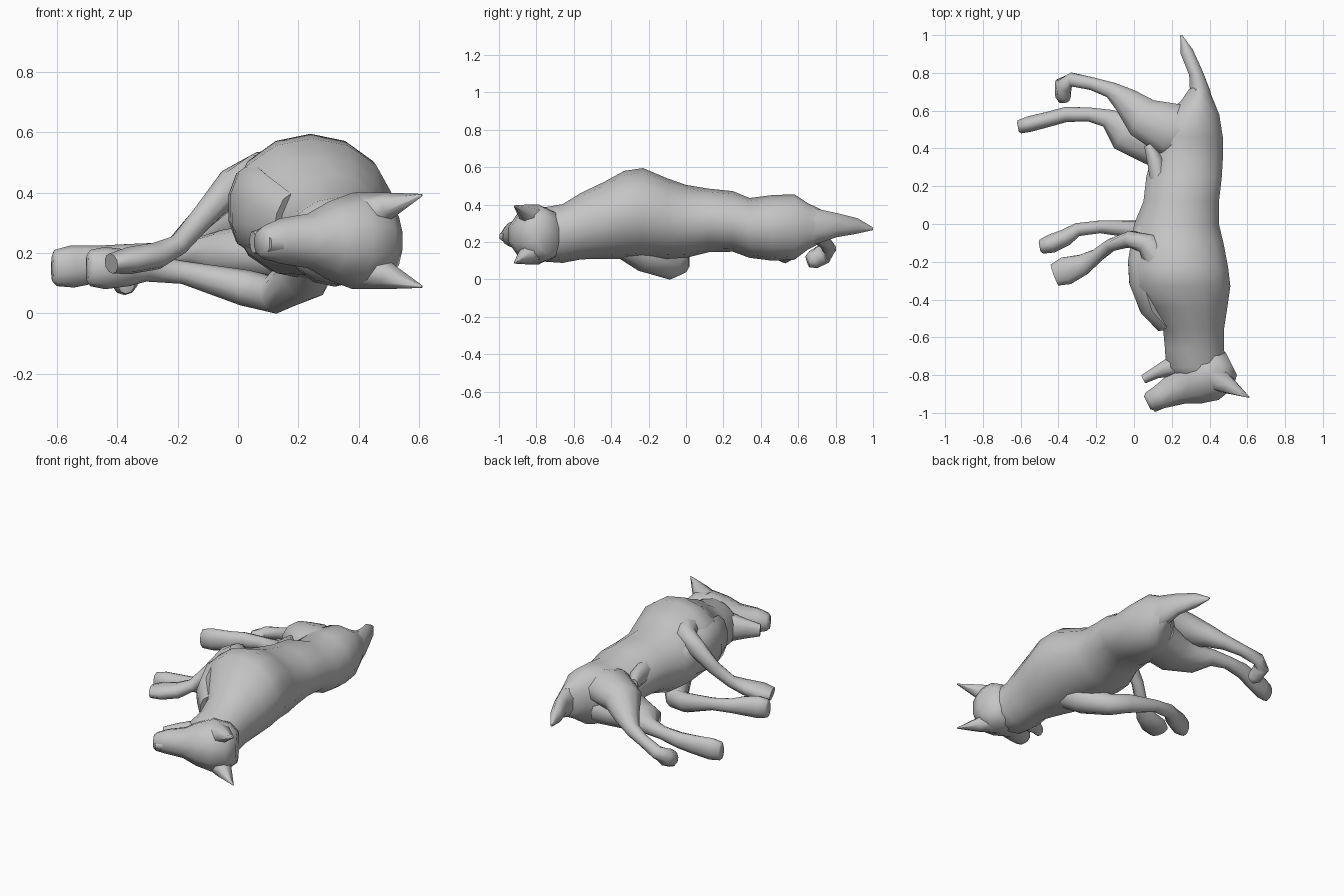
import bpy, bmesh, math
from mathutils import Vector

fur = bpy.data.materials.new("grey_fur")
fur.diffuse_color = (0.56, 0.56, 0.56, 1)
UP = Vector((0, 0, 1))


def loft(name, rings, sides=10, axis=None):
    """Tube through rings (x, y, z, half width, half height)."""
    bm = bmesh.new()
    pts = [Vector(r[:3]) for r in rings]
    loops = []
    for i, r in enumerate(rings):
        t = Vector(axis) if axis else pts[min(i + 1, len(pts) - 1)] - pts[max(i - 1, 0)]
        side = t.cross(UP).normalized()
        top = side.cross(t).normalized()
        ring = []
        for k in range(sides):
            a = 2 * math.pi * (k + 0.5) / sides
            ring.append(bm.verts.new(pts[i] + side * r[3] * math.cos(a) + top * r[4] * math.sin(a)))
        loops.append(ring)
    for a, b in zip(loops, loops[1:]):
        for k in range(sides):
            n = (k + 1) % sides
            bm.faces.new((a[k], a[n], b[n], b[k]))
    bm.faces.new(loops[0])
    bm.faces.new(loops[-1])
    bmesh.ops.recalc_face_normals(bm, faces=bm.faces)
    me = bpy.data.meshes.new(name)
    bm.to_mesh(me)
    bm.free()
    me.materials.append(fur)
    ob = bpy.data.objects.new(name, me)
    bpy.context.collection.objects.link(ob)
    bpy.ops.object.select_all(action='DESELECT')
    ob.select_set(True)
    bpy.context.view_layer.objects.active = ob
    bpy.ops.object.shade_smooth_by_angle(angle=math.radians(60))
    return ob


# Torso lying on its side, from neck to rump
loft("torso", [
    (0.35, -0.84, 0.24, 0.10, 0.10), (0.33, -0.76, 0.24, 0.165, 0.145),
    (0.32, -0.66, 0.245, 0.16, 0.157), (0.315, -0.56, 0.285, 0.165, 0.178),
    (0.28, -0.44, 0.315, 0.22, 0.205), (0.245, -0.33, 0.345, 0.272, 0.235),
    (0.24, -0.23, 0.355, 0.265, 0.24), (0.23, -0.10, 0.325, 0.25, 0.215),
    (0.225, 0.0, 0.31, 0.23, 0.195), (0.25, 0.12, 0.315, 0.205, 0.17),
    (0.265, 0.25, 0.31, 0.205, 0.162), (0.28, 0.34, 0.275, 0.195, 0.16),
    (0.285, 0.46, 0.275, 0.19, 0.175), (0.305, 0.58, 0.28, 0.15, 0.175),
    (0.335, 0.65, 0.283, 0.09, 0.125), (0.345, 0.72, 0.285, 0.05, 0.09)], 14, axis=(0, 1, 0))

# Tail
loft("tail", [
    (0.35, 0.58, 0.28, 0.08, 0.12), (0.35, 0.70, 0.285, 0.058, 0.10),
    (0.327, 0.80, 0.29, 0.04, 0.07), (0.28, 0.91, 0.285, 0.037, 0.045),
    (0.25, 0.998, 0.27, 0.006, 0.008)], 8)

# Head and open mouth
loft("head", [
    (0.515, -0.74, 0.24, 0.07, 0.10), (0.47, -0.765, 0.24, 0.125, 0.145),
    (0.38, -0.795, 0.24, 0.16, 0.16), (0.30, -0.835, 0.24, 0.135, 0.13),
    (0.23, -0.87, 0.24, 0.095, 0.09), (0.14, -0.915, 0.24, 0.068, 0.075),
    (0.085, -0.94, 0.235, 0.056, 0.055), (0.07, -0.947, 0.235, 0.04, 0.04)],
    10, axis=(-0.9, -0.45, 0))
loft("lower_jaw", [
    (0.32, -0.73, 0.24, 0.09, 0.11), (0.20, -0.755, 0.24, 0.06, 0.085),
    (0.12, -0.785, 0.24, 0.035, 0.06), (0.05, -0.822, 0.235, 0.026, 0.038)], 8)
loft("nose", [
    (0.14, -0.955, 0.23, 0.03, 0.03), (0.10, -0.978, 0.23, 0.024, 0.027)], 6)
for label, s in (("upper", 1), ("lower", -1)):
    loft(label + "_ear", [
        (0.41, -0.80, 0.24 + s * 0.08, 0.085, 0.085), (0.50, -0.855, 0.24 + s * 0.117, 0.05, 0.045),
        (0.61, -0.918, 0.24 + s * 0.152, 0.003, 0.004)], 6)

# Front legs: shoulder, elbow, wrist, paw
loft("upper_front_leg", [
    (0.20, -0.38, 0.43, 0.08, 0.09), (0.13, -0.20, 0.465, 0.085, 0.08),
    (0.07, -0.105, 0.475, 0.06, 0.06), (-0.015, -0.08, 0.425, 0.045, 0.06),
    (-0.12, -0.11, 0.315, 0.035, 0.042), (-0.20, -0.17, 0.225, 0.038, 0.036),
    (-0.27, -0.215, 0.19, 0.058, 0.045), (-0.36, -0.248, 0.175, 0.078, 0.045),
    (-0.42, -0.27, 0.165, 0.062, 0.034)])
loft("lower_front_leg", [
    (0.25, -0.33, 0.20, 0.09, 0.09), (0.22, -0.22, 0.125, 0.09, 0.088),
    (0.12, -0.08, 0.062, 0.065, 0.064), (0.02, -0.03, 0.085, 0.05, 0.06),
    (-0.18, -0.015, 0.135, 0.035, 0.038), (-0.30, -0.03, 0.15, 0.037, 0.045),
    (-0.36, -0.07, 0.15, 0.047, 0.06), (-0.44, -0.105, 0.15, 0.052, 0.07),
    (-0.49, -0.12, 0.15, 0.04, 0.06), (-0.50, -0.122, 0.15, 0.025, 0.045)])

# Hind legs: thigh, hock, paw
loft("upper_hind_leg", [
    (0.32, 0.49, 0.33, 0.13, 0.10), (0.18, 0.50, 0.34, 0.15, 0.11),
    (0.05, 0.56, 0.32, 0.115, 0.095), (-0.04, 0.65, 0.27, 0.075, 0.065),
    (-0.12, 0.708, 0.23, 0.045, 0.045), (-0.22, 0.742, 0.20, 0.036, 0.036),
    (-0.33, 0.765, 0.165, 0.038, 0.04), (-0.375, 0.735, 0.135, 0.048, 0.055),
    (-0.375, 0.68, 0.105, 0.044, 0.05), (-0.37, 0.65, 0.095, 0.028, 0.032)])
loft("lower_hind_leg", [
    (0.25, 0.48, 0.22, 0.16, 0.115), (0.08, 0.45, 0.20, 0.145, 0.10),
    (-0.06, 0.49, 0.195, 0.105, 0.08), (-0.14, 0.56, 0.20, 0.052, 0.05),
    (-0.24, 0.58, 0.195, 0.039, 0.04), (-0.36, 0.58, 0.18, 0.042, 0.05),
    (-0.45, 0.555, 0.165, 0.042, 0.06), (-0.55, 0.53, 0.155, 0.044, 0.07),
    (-0.605, 0.515, 0.15, 0.038, 0.06), (-0.615, 0.513, 0.15, 0.025, 0.045)])

# Skin fold between belly and thigh, and the breastbone
loft("flank_fold", [
    (0.13, 0.24, 0.35, 0.05, 0.08), (0.11, 0.34, 0.36, 0.045, 0.06),
    (0.075, 0.42, 0.36, 0.025, 0.03)], 8)
loft("breastbone", [
    (0.16, -0.53, 0.30, 0.05, 0.10), (0.085, -0.44, 0.33, 0.06, 0.13),
    (0.045, -0.30, 0.35, 0.075, 0.15), (0.035, -0.20, 0.35, 0.07, 0.14),
    (0.05, -0.05, 0.33, 0.06, 0.11), (0.11, 0.06, 0.32, 0.05, 0.09)], 10)
